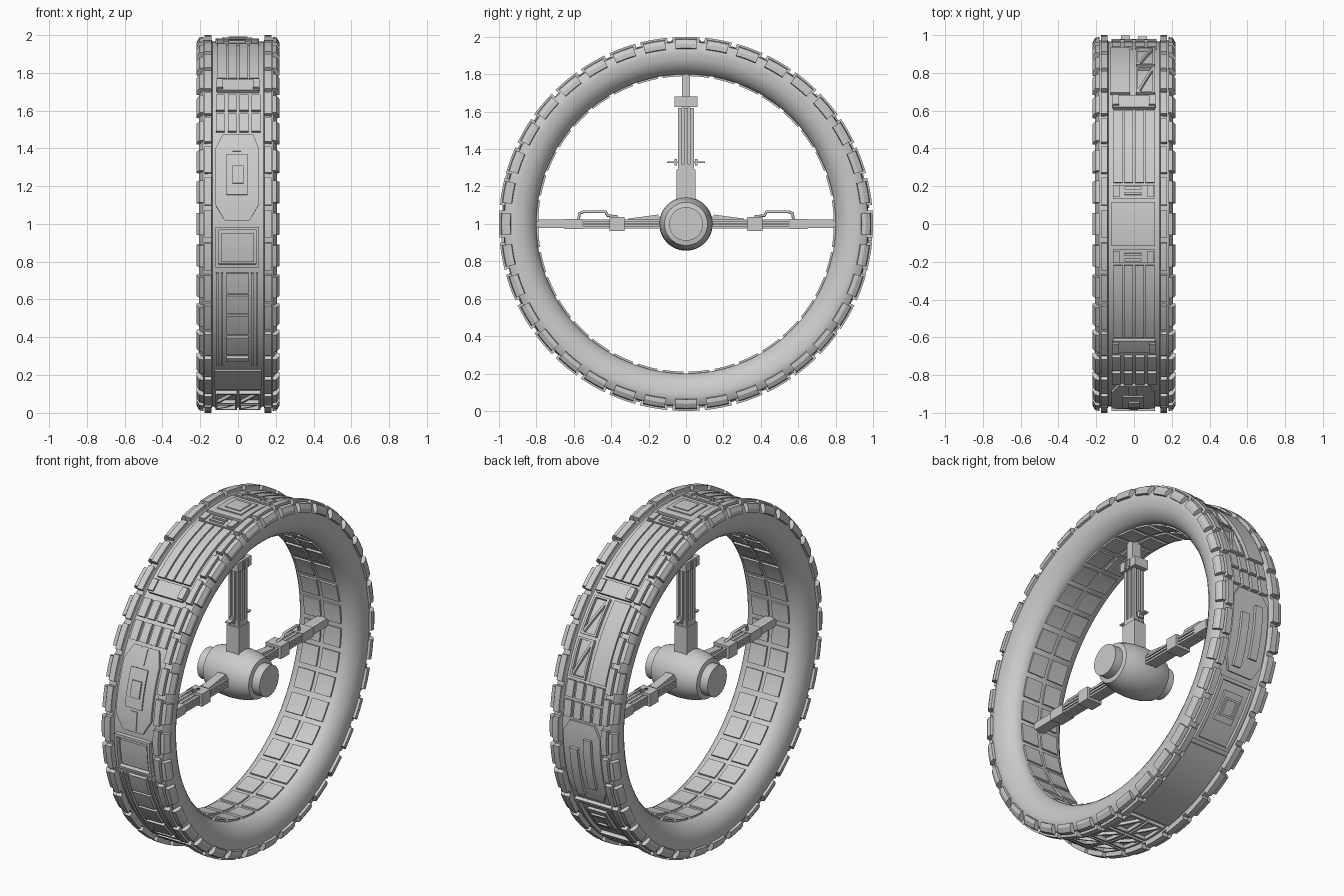
import bpy, bmesh
from math import sin, cos, pi, radians, ceil
from mathutils import Vector, Matrix

if "Cube" in bpy.data.objects:
    bpy.data.objects.remove(bpy.data.objects["Cube"])


def pt(x, deg, r):
    """Point on the wheel: angle 0 faces front (-y), 90 is the top."""
    a = radians(deg)
    return Vector((x, -r * cos(a), 1 + r * sin(a)))


def finish(name, bm):
    bmesh.ops.remove_doubles(bm, verts=bm.verts, dist=1e-5)
    bmesh.ops.recalc_face_normals(bm, faces=bm.faces)
    me = bpy.data.meshes.new(name)
    bm.to_mesh(me)
    bm.free()
    ob = bpy.data.objects.new(name, me)
    bpy.context.collection.objects.link(ob)
    bpy.ops.object.select_all(action='DESELECT')
    ob.select_set(True)
    bpy.context.view_layer.objects.active = ob
    bpy.ops.object.shade_smooth_by_angle(angle=radians(30))
    return ob


def lathe(name, profile, n, closed):
    """Spin (x, radius) points around the wheel axis."""
    bm = bmesh.new()
    rings = [[bm.verts.new(pt(x, 360 * i / n, r)) for i in range(n)] for x, r in profile]
    for k in range(len(rings) - (0 if closed else 1)):
        a, b = rings[k], rings[(k + 1) % len(rings)]
        for i in range(n):
            j = (i + 1) % n
            bm.faces.new((a[i], a[j], b[j], b[i]))
    return finish(name, bm)


def plate(bm, rows, r0, r1):
    """Curved plate following the rim; rows are (angle, x left, x right)."""
    secs = []
    for (a, l, r), (b, m, s) in zip(rows, rows[1:]):
        n = max(1, ceil(abs(b - a) / 2.5))
        secs += [(a + (b - a) * i / n, l + (m - l) * i / n, r + (s - r) * i / n) for i in range(n)]
    secs.append(rows[-1])
    q = [[bm.verts.new(p) for p in (pt(l, a, r0), pt(r, a, r0), pt(r, a, r1), pt(l, a, r1))]
         for a, l, r in secs]
    bm.faces.new(q[0])
    bm.faces.new(q[-1])
    for u, v in zip(q, q[1:]):
        for i in range(4):
            j = (i + 1) % 4
            bm.faces.new((u[i], u[j], v[j], v[i]))


def rect(bm, x0, x1, a0, a1, r1, r0=0.955):
    plate(bm, [(a0, x0, x1), (a1, x0, x1)], r0, r1)


def frame(bm, x0, x1, a0, a1, r1, w=0.012):
    d = w * 58
    rect(bm, x0, x0 + w, a0, a1, r1)
    rect(bm, x1 - w, x1, a0, a1, r1)
    rect(bm, x0 + w, x1 - w, a0, a0 + d, r1)
    rect(bm, x0 + w, x1 - w, a1 - d, a1, r1)


def truss(bm, x0, x1, a0, a1):
    frame(bm, x0, x1, a0, a1, 0.985)
    plate(bm, [(a0, x0, x0 + .014), (a1, x1 - .014, x1)], 0.955, 0.982)


def box(bm, c, s):
    m = Matrix.Translation(c) @ Matrix.Diagonal((*s, 1))
    bmesh.ops.create_cube(bm, size=1, matrix=m)


# Ring body with rounded side walls
half = [(0.13, .80), (0.155, .812), (0.178, .835), (0.195, .862), (0.2, .88), (0.207, .91),
        (0.205, .94), (0.185, .972), (0.14, .977), (0.135, .965)]
lathe("ring_body", half + [(-x, r) for x, r in reversed(half)], 144, True)

# Tread blocks and rail blocks on both edges
bm = bmesh.new()
for s in (-1, 1):
    for i in range(36):
        a = i * 10
        sec = [(.183, .95), (.20, .935), (.219, .94), (.219, .962), (.205, .986), (.183, .99)]
        q = [[bm.verts.new(pt(s * x, a + d, r)) for x, r in sec] for d in (-3.4, 0, 3.4)]
        bm.faces.new(q[0])
        bm.faces.new(q[-1])
        for u, v in zip(q, q[1:]):
            for k in range(6):
                j = (k + 1) % 6
                bm.faces.new((u[k], u[j], v[j], v[k]))
        l, r = sorted((s * .14, s * .176))
        rect(bm, l, r, a - 4.2, a + 4.2, 1.0, .96)
finish("tread_blocks", bm)

# Panels lining the inner face
bm = bmesh.new()
for i in range(36):
    for x in (-.066, .066):
        rect(bm, x - .054, x + .054, i * 10 + 1, i * 10 + 9, .79, .81)
finish("inner_panels", bm)

# Front window, octagonal hatch and the lower front boxes
bm = bmesh.new()
frame(bm, -.12, .11, -13.5, -1, .99, .016)
rect(bm, -.09, .085, -11.8, -2.8, .98)
plate(bm, [(1, -.07, .06), (6, -.12, .11), (24, -.12, .11), (29, -.08, .08)], .955, .98)
rect(bm, -.06, .05, 9, 22, .988)
rect(bm, -.03, .03, 12.5, 18, .997)
rect(bm, -.025, .02, 1.5, 8, .985)
rect(bm, -.03, .015, 23, 28.5, .985)
for a0, a1 in ((-22, -15.5), (-29, -22.8), (-36.5, -30), (-45, -38)):
    rect(bm, -.06, .055, a0, a1, .982)
for x in (-.11, -.085, .075, .1):
    rect(bm, x - .006, x + .006, -50, -15.5, .978)
rect(bm, -.06, .055, -48, -46.5, .982)
finish("front_hatches", bm)

# Cell grids, long lanes and crossing boxes, matched front and back of the top
bm = bmesh.new()
for a0, a1 in ((30, 36.5), (37.8, 44), (163, 168.5), (169.5, 175)):
    for k in range(4):
        x = -.094 + k * .063
        rect(bm, x - .023, x + .023, a0, a1, .984)
for f in (lambda a: a, lambda a: 180 - a):
    def mrect(x0, x1, a0, a1, r):
        rect(bm, x0, x1, *sorted((f(a0), f(a1))), r)
    mrect(-.11, .11, 46, 51, .985)
    for x in (-.115, .08):
        mrect(x, x + .035, 46.5, 50.5, .997)
    for k in range(4):
        x = -.084 + k * .056
        mrect(x - .024, x + .024, 52, 77, .98)
    mrect(-.11, .11, 77.8, 82, .978)
    mrect(-.05, .04, 78.5, 79.3, .99)
    mrect(-.05, .04, 80.2, 81, .99)
    for x in (-.11, .07):
        mrect(x, x + .035, 78, 81.5, .99)
rect(bm, -.12, .11, 83.2, 96.8, .98)
rect(bm, -.085, .075, 85.5, 94.5, .987)
rect(bm, -.05, .05, 87, 93, .992)
finish("top_panels", bm)

# Back: plain panel with truss, barred plate, large window and bare panel
bm = bmesh.new()
rect(bm, -.125, -.02, 135, 162, .985)
truss(bm, .01, .11, 135, 148)
truss(bm, .01, .11, 149, 162)
plate(bm, [(176, -.08, .08), (180, -.12, .12), (200, -.12, .12), (205, -.08, .08)], .955, .98)
rect(bm, -.07, -.02, 181, 199, .997)
rect(bm, .02, .07, 185, 203, .997)
frame(bm, -.12, .12, 207, 229, .985, .02)
rect(bm, -.06, .06, 211, 221, .98)
frame(bm, -.045, .045, 213, 219, .99)
rect(bm, -.125, .125, 230.5, 262, .983)
rect(bm, -.125, .125, 296, 307, .975)
for k in range(3):
    truss(bm, -.12, -.005, 263.5 + k * 10.5, 273 + k * 10.5)
    truss(bm, .005, .12, 263.5 + k * 10.5, 273 + k * 10.5)
finish("back_panels", bm)

# Barrel hub with end caps
hub = [(0, .143), (.05, .14), (.1, .132), (.15, .115), (.155, .09), (.205, .09), (.205, 0)]
lathe("hub", [(-x, r) for x, r in reversed(hub[1:])] + hub, 48, False)

# Horizontal spokes: grooved beams, collars, wedge and pipe
for side, s in (("front", -1), ("back", 1)):
    bm = bmesh.new()
    # (from, to, x width, z height)
    for y0, y1, w, h in ((.1, .82, .045, .04), (.33, .41, .1, .075), (.55, .65, .08, .055), (.65, .81, .065, .046)):
        box(bm, (0, s * (y0 + y1) / 2, 1), (w, y1 - y0, h))
    for x in (-.028, 0, .028):
        for z in (-.018, 0, .018):
            box(bm, (x, s * .345, 1 + z), (.016, .42, .012))
    w = [bm.verts.new((x, s * y, z)) for x in (-.025, .025) for y, z in ((.13, 1.02), (.31, 1.02), (.31, 1.028), (.15, 1.05))]
    for f in ((0, 1, 2, 3), (4, 5, 6, 7), (0, 1, 5, 4), (1, 2, 6, 5), (2, 3, 7, 6), (3, 0, 4, 7)):
        bm.faces.new([w[i] for i in f])
    finish(side + "_spoke", bm)
    cu = bpy.data.curves.new(side + "_pipe", 'CURVE')
    cu.dimensions, cu.bevel_depth, cu.bevel_resolution = '3D', .008, 2
    path = ((.37, 1.03), (.37, 1.04), (.42, 1.045), (.43, 1.065), (.55, 1.065), (.57, 1.055), (.575, 1.02))
    sp = cu.splines.new('POLY')
    sp.points.add(len(path) - 1)
    for p, (y, z) in zip(sp.points, path):
        p.co = (0, s * y, z, 1)
    bpy.context.collection.objects.link(bpy.data.objects.new(side + "_pipe", cu))

# Upright spoke: stepped column with fins and a collar
bm = bmesh.new()
for z0, z1, wx, wy in ((1.1, 1.81, .05, .042), (1.12, 1.29, .08, .1), (1.29, 1.32, .07, .08),
                       (1.31, 1.62, .05, .07), (1.625, 1.68, .09, .125), (1.68, 1.8, .06, .045)):
    box(bm, (0, 0, (z0 + z1) / 2), (wx, wy, z1 - z0))
for s in (-1, 1):
    box(bm, (0, s * .072, 1.33), (.03, .06, .008))
    box(bm, (0, s * .055, 1.33), (.03, .015, .035))
    for x in (-.025, 0, .025):
        box(bm, (x, s * .036, 1.46), (.014, .016, .32))
    for y in (-.032, 0, .032):
        box(bm, (s * .027, y, 1.46), (.016, .018, .32))
    for y in (-.015, .015):
        box(bm, (s * .047, y, 1.652), (.01, .014, .045))
finish("top_spoke", bm)
